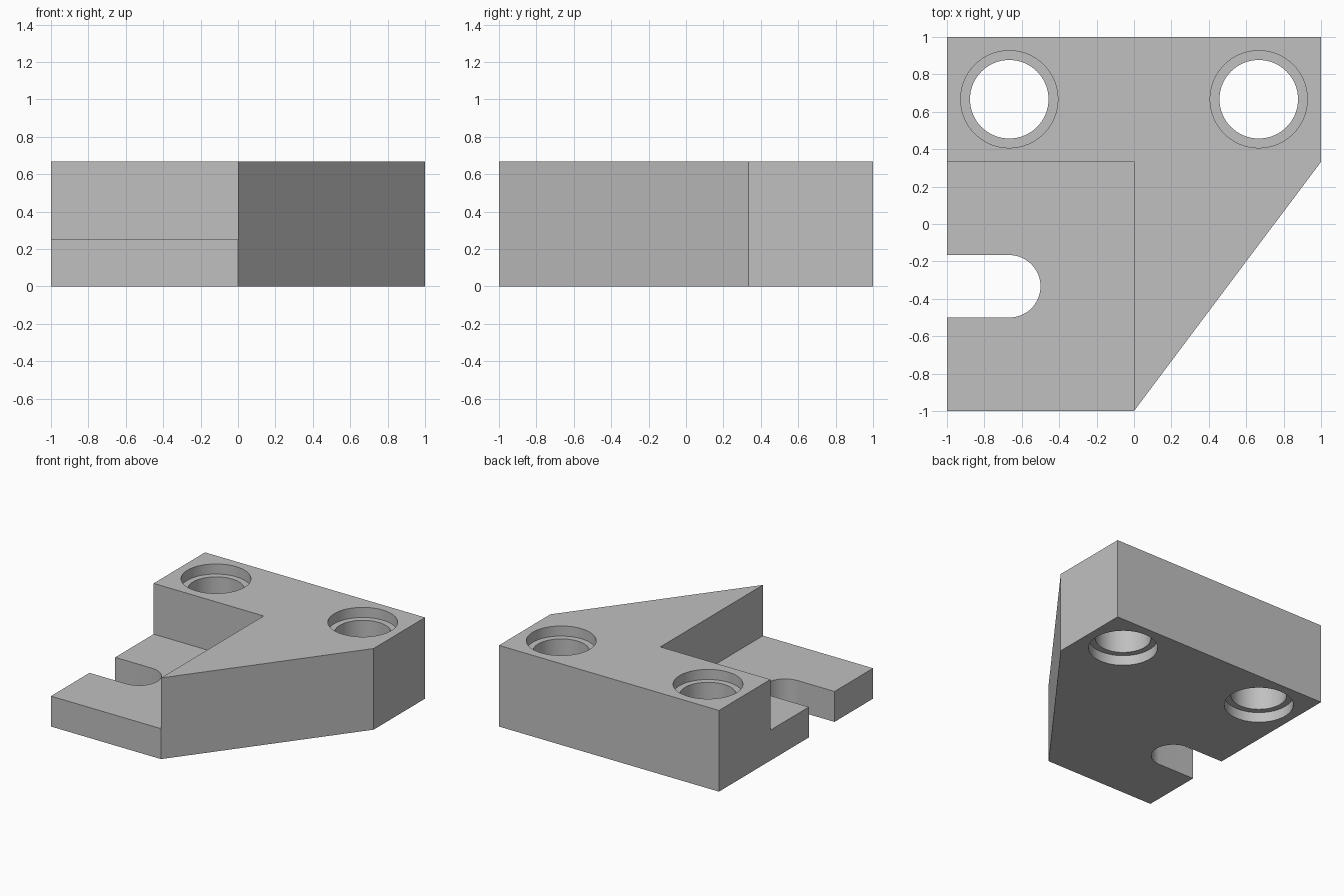
import bpy
import bmesh
from math import sin, cos, pi, radians

default = bpy.data.objects.get("Cube")
if default:
    bpy.data.objects.remove(default, do_unlink=True)

HEIGHT = 0.667
STEP = 0.25
SINK = 0.083

grey = bpy.data.materials.new("light grey")
grey.use_nodes = True
colour = (0.527, 0.527, 0.527, 1)
grey.diffuse_color = colour
for node in grey.node_tree.nodes:
    if node.type == "BSDF_PRINCIPLED":
        node.inputs["Base Color"].default_value = colour


def arc(cx, cy, r, start, end, steps):
    """Points along a circular arc, angles in degrees."""
    angles = [radians(start + (end - start) * i / steps) for i in range(steps + 1)]
    return [(cx + r * cos(a), cy + r * sin(a)) for a in angles]


def prism(name, outline, z0, z1):
    """Extrude a flat outline from z0 up to z1."""
    bm = bmesh.new()
    face = bm.faces.new([bm.verts.new((x, y, z0)) for x, y in outline])
    lifted = bmesh.ops.extrude_face_region(bm, geom=[face])["geom"]
    verts = [v for v in lifted if isinstance(v, bmesh.types.BMVert)]
    bmesh.ops.translate(bm, verts=verts, vec=(0, 0, z1 - z0))
    bmesh.ops.recalc_face_normals(bm, faces=bm.faces)
    mesh = bpy.data.meshes.new(name)
    bm.to_mesh(mesh)
    bm.free()
    mesh.materials.append(grey)
    obj = bpy.data.objects.new(name, mesh)
    bpy.context.collection.objects.link(obj)
    return obj


def cut(target, cutter):
    """Subtract the cutter, then discard it."""
    cutter.hide_render = True
    mod = target.modifiers.new("cut", "BOOLEAN")
    mod.operation = "DIFFERENCE"
    mod.solver = "EXACT"
    mod.object = cutter
    bpy.context.view_layer.objects.active = target
    bpy.ops.object.modifier_apply(modifier=mod.name)
    bpy.data.objects.remove(cutter, do_unlink=True)


# Block with one slanted side
block = prism("bracket_block",
              [(-1, -1), (0, -1), (1, 0.333), (1, 1), (-1, 1)], 0, HEIGHT)

# Lowered step at the front corner
cut(block, prism("step_cutter",
                 [(-2, -2), (0, -2), (0, 0.333), (-2, 0.333)], STEP, 1))

# Round-ended slot open to the side
slot = [(-2, -0.5)] + arc(-0.667, -0.333, 0.167, -90, 90, 32) + [(-2, -0.166)]
cut(block, prism("slot_cutter", slot, -1, 1))

# Through holes, counterbored from above and below
for x in (-0.667, 0.667):
    for name, r, z0, z1 in (("hole_cutter", 0.21, -1, 1),
                            ("top_bore_cutter", 0.26, HEIGHT - SINK, 1),
                            ("bottom_bore_cutter", 0.26, -1, SINK)):
        circle = arc(x, 0.667, r, 0, 360, 64)[:-1]
        cut(block, prism(name, circle, z0, z1))

# Smooth round walls, crisp edges
bpy.ops.object.select_all(action="DESELECT")
block.select_set(True)
bpy.context.view_layer.objects.active = block
bpy.ops.object.shade_smooth_by_angle(angle=radians(30))
